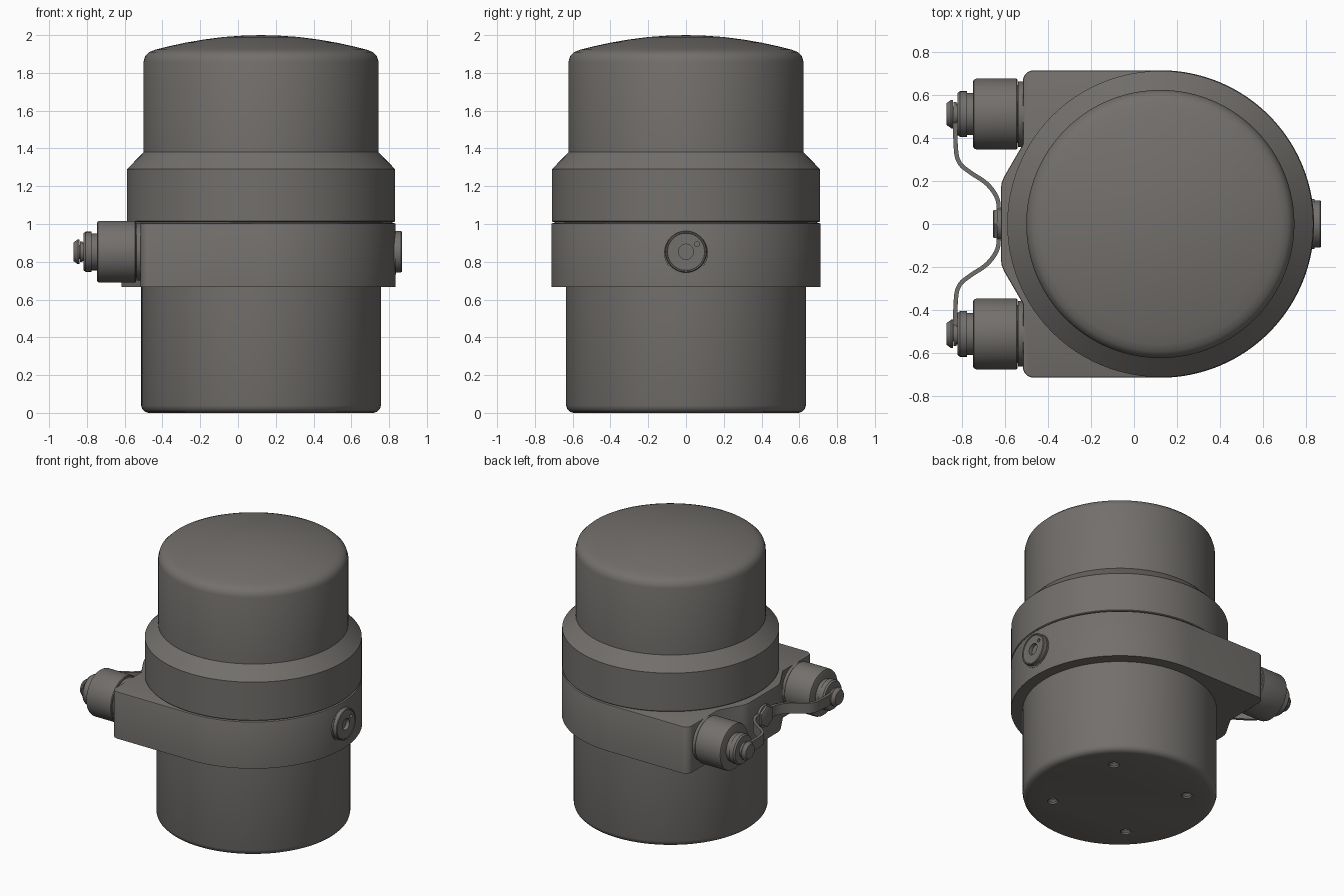
import bpy, bmesh
from math import pi, cos, sin
from mathutils import Matrix, Vector

if "Cube" in bpy.data.objects:
    bpy.data.objects.remove(bpy.data.objects["Cube"])

CX, PORT_Z, PORT_Y = 0.122, 0.853, 0.51
LEFT = Matrix.Rotation(-pi / 2, 4, 'Y')    # local z points to -x
RIGHT = Matrix.Rotation(pi / 2, 4, 'Y')    # local z points to +x
METAL = bpy.data.materials.new('dark_metal')
METAL.diffuse_color = (0.17, 0.16, 0.15, 1)
METAL.use_nodes = True
METAL.node_tree.nodes["Principled BSDF"].inputs["Base Color"].default_value = METAL.diffuse_color


def shade(ob):
    """Apply modifiers, then smooth everything but the sharp edges."""
    bpy.ops.object.select_all(action='DESELECT')
    ob.select_set(True)
    bpy.context.view_layer.objects.active = ob
    for m in list(ob.modifiers):
        bpy.ops.object.modifier_apply(modifier=m.name)
    bpy.ops.object.shade_smooth_by_angle(angle=pi / 6)


def finish(name, bm):
    bmesh.ops.recalc_face_normals(bm, faces=bm.faces)
    me = bpy.data.meshes.new(name)
    bm.to_mesh(me)
    bm.free()
    me.materials.append(METAL)
    ob = bpy.data.objects.new(name, me)
    bpy.context.collection.objects.link(ob)
    shade(ob)
    return ob


def lathe(name, profile, loc, rot=Matrix(), seg=64):
    """Revolve (radius, height) points about local z."""
    bm = bmesh.new()
    vs = [bm.verts.new((r, 0, h)) for r, h in profile]
    es = [bm.edges.new(p) for p in zip(vs, vs[1:])]
    bmesh.ops.spin(bm, geom=vs + es, axis=(0, 0, 1), cent=(0, 0, 0),
                   angle=2 * pi, steps=seg, use_merge=True)
    bmesh.ops.remove_doubles(bm, verts=bm.verts, dist=1e-5)
    # Flat end caps become single faces
    bm.normal_update()
    poles = [v for v in bm.verts if v.co.xy.length < 1e-5
             and all(abs(f.normal.z) > 0.9999 for f in v.link_faces)]
    bmesh.ops.dissolve_verts(bm, verts=poles)
    bm.transform(Matrix.Translation(loc) @ rot)
    return finish(name, bm)


def cut(ob, cutters):
    for c in cutters:
        m = ob.modifiers.new('hole', 'BOOLEAN')
        m.operation, m.object, m.solver = 'DIFFERENCE', c, 'EXACT'
    shade(ob)
    for c in cutters:
        bpy.data.objects.remove(c)


# Domed cover with flared collar
lathe('cover', [(0, 2), (0.1, 1.997), (0.2, 1.99), (0.3, 1.977), (0.4, 1.96),
                (0.5, 1.938), (0.56, 1.923), (0.592, 1.91), (0.613, 1.89),
                (0.622, 1.86), (0.622, 1.38), (0.71, 1.29), (0.71, 1.015),
                (0.705, 1.01), (0.695, 1.01), (0.695, 0.99), (0, 0.99)],
      (CX, 0, 0), seg=96)

# Lower canister with four screw holes underneath
base = lathe('base_canister', [(0, 0), (0.595, 0), (0.615, 0.006), (0.629, 0.02),
                               (0.635, 0.04), (0.635, 0.7), (0, 0.7)], (CX, 0, 0), seg=96)
cut(base, [lathe('base_hole_cutter', [(0, -0.03), (0.035, -0.03), (0.035, 0.012),
                                      (0.02, 0.025), (0.02, 0.07), (0, 0.07)],
                 (CX + 0.44 * cos(a), 0.44 * sin(a), 0), seg=24)
           for a in (pi / 4, 3 * pi / 4, 5 * pi / 4, 7 * pi / 4)])

# Middle housing: round front, square shoulders and a central boss
R, F = 0.713, 0.05
half = [(CX + R * sin(pi / 2 - i * pi / 96), R * cos(pi / 2 - i * pi / 96)) for i in range(49)]
half += [(-0.515 + F - F * sin(i * pi / 16), R - F + F * cos(i * pi / 16)) for i in range(9)]
half += [(-0.515, 0.37), (-0.602, 0.22), (-0.614, 0.19), (-0.618, 0.16)]
outline = half + [(x, -y) for x, y in reversed(half[1:])]
bm = bmesh.new()
face = bm.faces.new([bm.verts.new((x, y, 0.667)) for x, y in outline])
ext = bmesh.ops.extrude_face_region(bm, geom=[face])['geom']
top = [v for v in ext if isinstance(v, bmesh.types.BMVert)]
bmesh.ops.translate(bm, verts=top, vec=(0, 0, 0.338))
if face.is_valid and len(face.link_loops if hasattr(face, 'link_loops') else face.edges) and \
        not any(f is not face and f.calc_center_median().z < 0.67 for f in bm.faces):
    pass
rim = [e for e in bm.edges if all(v.co.z > 1 for v in e.verts)]
bmesh.ops.bevel(bm, geom=rim, offset=0.008, segments=2, affect='EDGES', profile=0.5)
finish('housing', bm)

# Two connectors, each with a stepped cap and a button
for side, s in (('back', 1), ('front', -1)):
    y = s * PORT_Y
    lathe(side + '_connector_body',
          [(0, -0.03), (0.152, -0.03), (0.152, 0.022), (0.135, 0.022), (0.135, 0.026),
           (0.16, 0.026), (0.164, 0.031), (0.164, 0.217), (0.16, 0.227),
           (0.152, 0.231), (0, 0.231)], (-0.515, y, PORT_Z), LEFT)
    lathe(side + '_connector_cap',
          [(0, 0), (0.098, 0), (0.098, 0.035), (0.106, 0.035), (0.106, 0.067),
           (0.098, 0.078), (0.05, 0.078), (0.05, 0.083), (0.035, 0.083), (0.035, 0.1),
           (0.066, 0.1), (0.066, 0.108), (0.05, 0.13), (0, 0.13)],
          (-0.74, y, PORT_Z), LEFT)
    lathe(side + '_lanyard_eyelet',
          [(0.03, 0), (0.055, 0), (0.055, 0.014), (0.03, 0.014), (0.03, 0)],
          (-0.823, y, PORT_Z), LEFT, 32)

# Lanyard strap joining both connectors
path = [(-0.829, 0.5), (-0.829, 0.38), (-0.82, 0.285), (-0.755, 0.235), (-0.68, 0.19),
        (-0.63, 0.12), (-0.627, 0.06)]
pts = [Vector(p) for p in path + [(x, -y) for x, y in reversed(path)]]
for _ in range(3):
    mid = [q for a, b in zip(pts, pts[1:]) for q in (a.lerp(b, 0.25), a.lerp(b, 0.75))]
    pts = [pts[0]] + mid + [pts[-1]]
bm = bmesh.new()
rows = [[bm.verts.new((p.x, p.y, PORT_Z + dz)) for dz in (-0.037, 0.037)] for p in pts]
for a, b in zip(rows, rows[1:]):
    bm.faces.new((a[0], b[0], b[1], a[1]))
strap = finish('lanyard_strap', bm)
m = strap.modifiers.new('thickness', 'SOLIDIFY')
m.thickness, m.offset = 0.02, 0
shade(strap)

# Hexagonal strap screw on the boss
lathe('strap_screw_washer', [(0, 0), (0.078, 0), (0.078, 0.022), (0, 0.022)],
      (-0.613, 0, PORT_Z), LEFT, 48)
lathe('strap_screw_head', [(0, 0), (0.075, 0), (0.075, 0.018), (0.065, 0.023), (0, 0.023)],
      (-0.632, 0, PORT_Z), LEFT, 6)

# Round plug on the right, with a centre socket and two pin holes
lathe('plug_seat', [(0, 0), (0.116, 0), (0.116, 0.045), (0, 0.045)], (0.792, 0, 0.848), RIGHT)
plug = lathe('plug', [(0, 0), (0.105, 0), (0.105, 0.012), (0.11, 0.014), (0.11, 0.042),
                      (0.106, 0.047), (0.1, 0.047), (0.098, 0.043), (0.04, 0.043),
                      (0.04, 0.015), (0, 0.015)], (0.82, 0, 0.853), RIGHT)
cut(plug, [lathe('pin_hole_cutter', [(0, 0), (0.013, 0), (0.013, 0.05), (0, 0.05)],
                 (0.845, s * 0.058, 0.853 + s * 0.04), RIGHT, 20) for s in (1, -1)])
